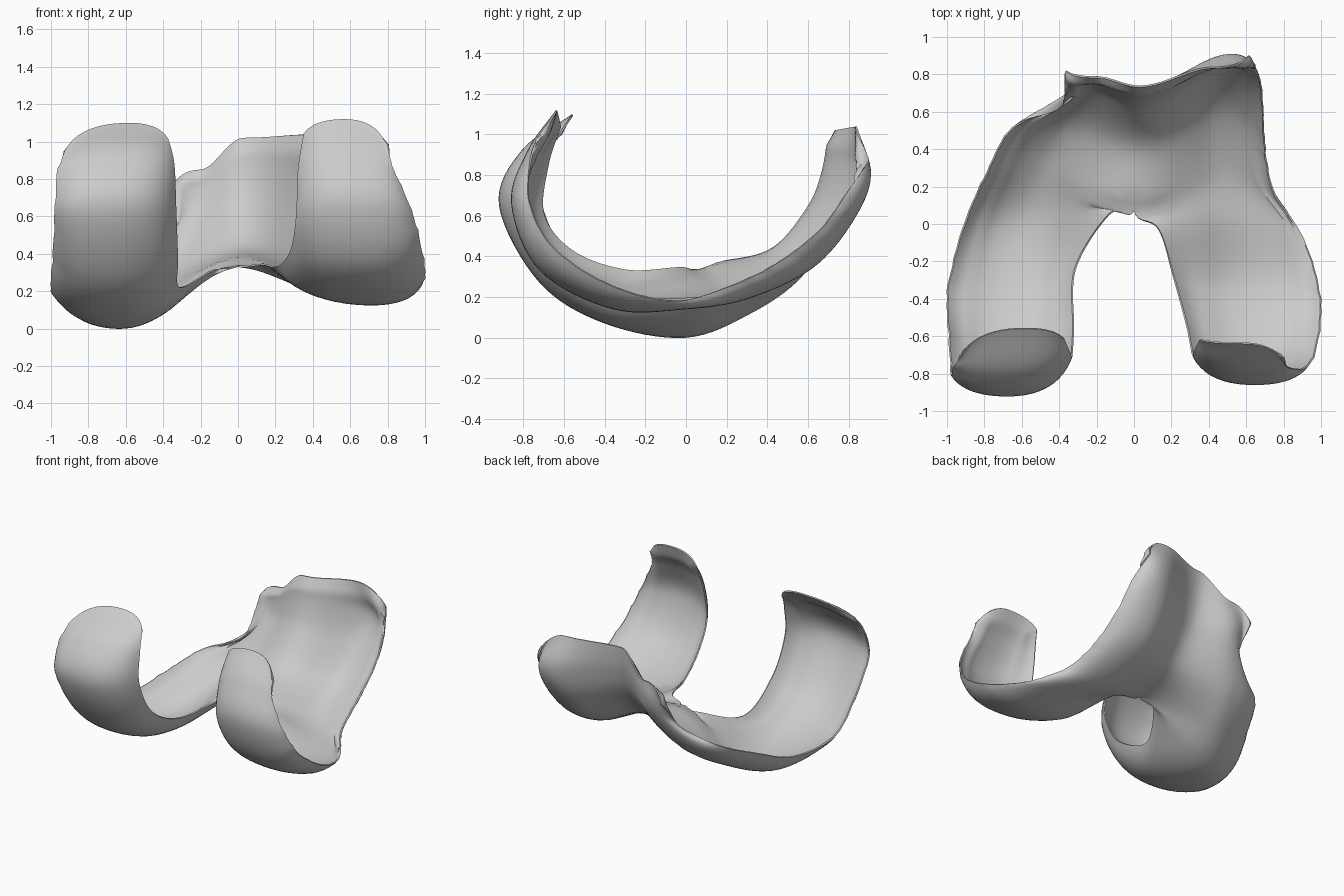
import bpy
import bmesh
import math
import random
from mathutils import Vector

random.seed(4)
if "Cube" in bpy.data.objects:
    bpy.data.objects.remove(bpy.data.objects["Cube"], do_unlink=True)

# Each station across a lobe: inner edge, crest, outer edge
RIGHT_LOBE = [
    ((-.37, -.62, 1.01), (-.58, -.56, 1.10), (-.93, -.71, .95)),
    ((-.34, -.69, .88), (-.63, -.81, .92), (-.97, -.77, .82)),
    ((-.33, -.71, .65), (-.68, -.92, .65), (-.98, -.80, .63)),
    ((-.32, -.56, .38), (-.67, -.72, .27), (-.99, -.62, .39)),
    ((-.31, -.24, .22), (-.64, -.40, .07), (-1, -.36, .20)),
    ((-.13, .05, .31), (-.62, 0, 0), (-.91, 0, .16)),
    ((0, .07, .33), (-.50, .32, .12), (-.79, .28, .26)),
    ((.04, .42, .39), (-.38, .57, .30), (-.65, .52, .37)),
    ((.04, .63, .62), (-.25, .74, .57), (-.41, .61, .47)),
    ((.04, .71, .82), (-.23, .79, .72), (-.37, .71, .60)),
    ((.03, .74, 1.02), (-.20, .79, .85), (-.36, .82, .72)),
]
LEFT_LOBE = [
    ((.35, -.62, 1.04), (.57, -.64, 1.12), (.80, -.74, .97)),
    ((.32, -.68, .85), (.60, -.78, .92), (.83, -.77, .86)),
    ((.31, -.70, .60), (.65, -.86, .66), (.92, -.77, .66)),
    ((.28, -.55, .42), (.69, -.72, .33), (.98, -.66, .45)),
    ((.21, -.29, .33), (.71, -.36, .14), (1, -.40, .27)),
    ((.13, -.03, .34), (.68, 0, .14), (.91, -.08, .18)),
    ((0, .07, .33), (.50, .30, .19), (.75, .18, .24)),
    ((.04, .42, .39), (.45, .62, .34), (.70, .44, .36)),
    ((.04, .63, .62), (.48, .82, .57), (.69, .66, .53)),
    ((.04, .71, .82), (.52, .91, .80), (.67, .79, .71)),
    ((.03, .74, 1.02), (.42, .84, 1.04), (.61, .90, .87)),
]
SEAM = 6        # station where the two lobes join
STEPS = 8       # rows between stations
SIDE = 10       # columns from crest to edge


def spline(points, s):
    """Smooth curve through the points at parameter s."""
    last = len(points) - 1
    i = min(int(s), last - 1)
    t = s - i
    b, c = points[i], points[i + 1]
    a = points[i - 1] if i > 0 else b * 2 - c
    d = points[i + 2] if i + 2 <= last else c * 2 - b
    return (b * 2 + (c - a) * t + (a * 2 - b * 5 + c * 4 - d) * t ** 2
            + (b * 3 - a - c * 3 + d) * t ** 3) / 2


def across(crest, edge, u, groove):
    """Point between crest and edge: rounded shoulder, or S curve in the groove."""
    shoulder = (math.sin(u * math.pi / 2) + u) / 2
    f = shoulder + (u - shoulder) * groove
    round_drop = u ** 2.2
    drop = round_drop + (u * u * (3 - 2 * u) - round_drop) * groove
    delta = edge - crest
    return crest + Vector((delta.x * f, delta.y * drop, delta.z * drop))


def lobe_curves(stations):
    return [[Vector(st[k]) for st in stations] for k in range(3)]


lobes = [lobe_curves(RIGHT_LOBE), lobe_curves(LEFT_LOBE)]
rows = STEPS * (len(RIGHT_LOBE) - 1) + 1

bm = bmesh.new()
edge_layer = bm.verts.layers.float.new("thick")
for inner_pts, crest_pts, outer_pts in lobes:
    grid = []
    for r in range(rows):
        s = r / STEPS
        joined = s >= SEAM
        inner = spline(inner_pts, s)
        if joined:  # shared groove line
            inner = (spline(lobes[0][0], s) + spline(lobes[1][0], s)) / 2
        crest, outer = spline(crest_pts, s), spline(outer_pts, s)
        # slightly ragged outer rim
        outer += (outer - crest) * random.uniform(-.015, .01)
        groove = max(0, min(1, (s - SEAM) / 2 + 1))
        row = []
        for j in range(-SIDE, SIDE + 1):
            u = abs(j) / SIDE
            if j < 0:
                p = across(crest, inner, u, groove)
            else:
                p = across(crest, outer, u, 0)
            v = bm.verts.new(p)
            rim = (1 - u) if (j > 0 or not joined) else 1
            rim = min(rim, min(r, rows - 1 - r) / STEPS)
            if joined and j < 0:  # keep the notch rim thin
                rim = min(rim, (1 - u) + (s - SEAM))
            v[edge_layer] = min(1, .2 + rim * 2)
            row.append(v)
        grid.append(row)
    for low, high in zip(grid, grid[1:]):
        for j in range(2 * SIDE):
            bm.faces.new((low[j], low[j + 1], high[j + 1], high[j]))

# Weld the groove and turn the normals outward
bmesh.ops.remove_doubles(bm, verts=bm.verts, dist=.0005)
bmesh.ops.recalc_face_normals(bm, faces=bm.faces)
centre = Vector((0, 0, .7))
if sum((f.calc_center_median() - centre).dot(f.normal) for f in bm.faces) < 0:
    bmesh.ops.reverse_faces(bm, faces=bm.faces)

# Relax the join between the lobes, leaving the open rim in place
inside = [v for v in bm.verts if not v.is_boundary and abs(v.co.x) < .35 and v.co.y > -.1]
for _ in range(4):
    bmesh.ops.smooth_vert(bm, verts=inside, factor=.5,
                          use_axis_x=True, use_axis_y=True, use_axis_z=True)
bm.verts.index_update()
weights = [v[edge_layer] for v in bm.verts]
mesh = bpy.data.meshes.new("joint_cartilage")
bm.to_mesh(mesh)
bm.free()

# Thin shell, tapering toward its rim
shell = bpy.data.objects.new("joint_cartilage", mesh)
bpy.context.collection.objects.link(shell)
group = shell.vertex_groups.new(name="thickness")
for i, w in enumerate(weights):
    group.add([i], w, 'REPLACE')
solid = shell.modifiers.new("thin_shell", 'SOLIDIFY')
solid.thickness = .045
solid.offset = -1
solid.vertex_group = "thickness"

# Plain grey
grey = bpy.data.materials.new("light_grey")
grey.use_nodes = True
colour = (.6, .6, .6, 1)
grey.diffuse_color = colour
grey.node_tree.nodes["Principled BSDF"].inputs["Base Color"].default_value = colour
mesh.materials.append(grey)

bpy.ops.object.select_all(action='DESELECT')
shell.select_set(True)
bpy.context.view_layer.objects.active = shell
bpy.ops.object.modifier_apply(modifier=solid.name)
bpy.ops.object.shade_smooth_by_angle(angle=math.radians(40))
